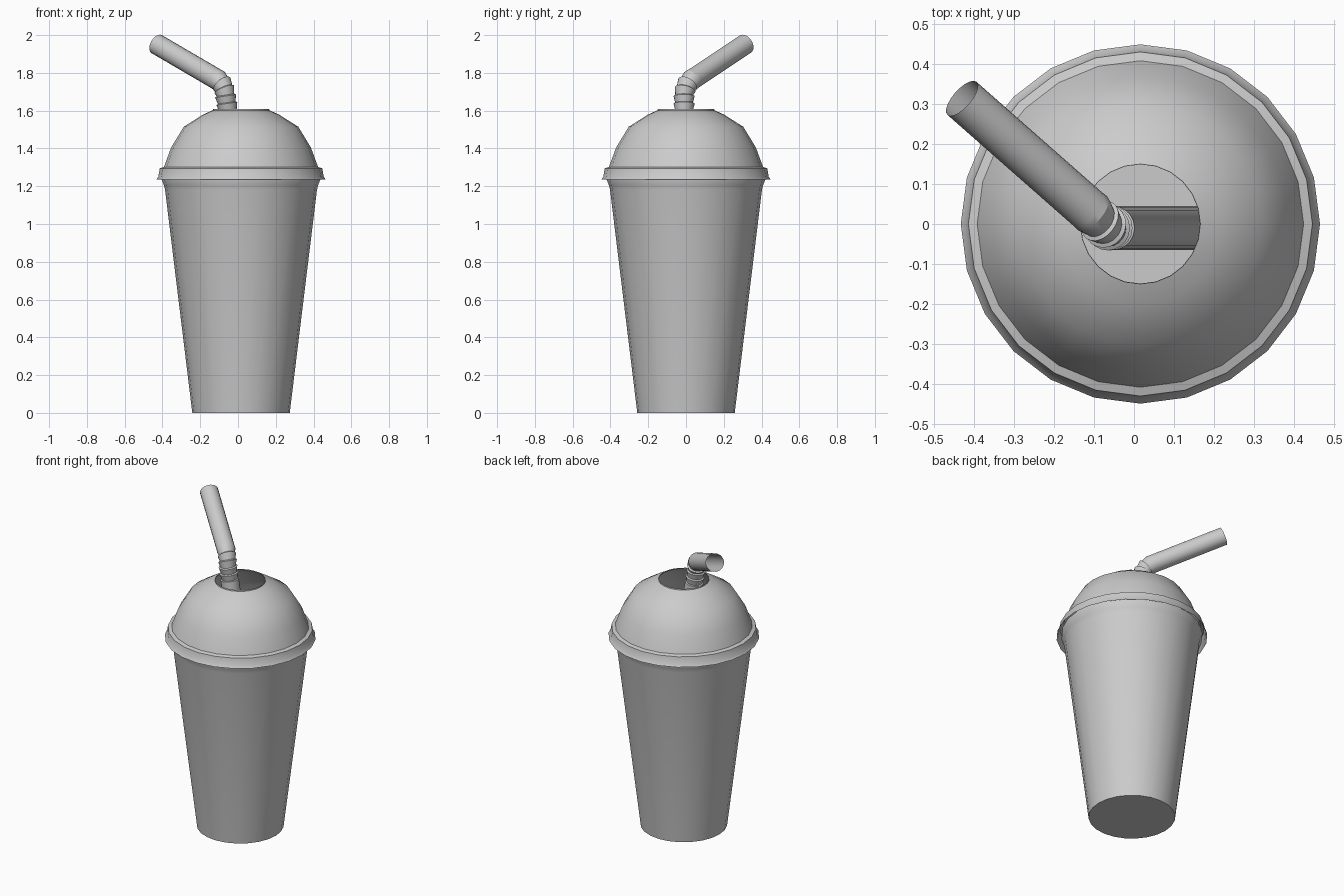
import bpy, bmesh, math
from mathutils import Vector

if "Cube" in bpy.data.objects:
    bpy.data.objects.remove(bpy.data.objects["Cube"])

CX = 0.016  # cup axis


def finish(bm, name, angle):
    mesh = bpy.data.meshes.new(name)
    bm.to_mesh(mesh)
    bm.free()
    ob = bpy.data.objects.new(name, mesh)
    bpy.context.collection.objects.link(ob)
    bpy.ops.object.select_all(action='DESELECT')
    ob.select_set(True)
    bpy.context.view_layer.objects.active = ob
    bpy.ops.object.shade_smooth_by_angle(angle=math.radians(angle))
    return ob


def bridge(bm, rings):
    for a, b in zip(rings, rings[1:]):
        n = len(a)
        for i in range(n):
            j = (i + 1) % n
            bm.faces.new((a[i], a[j], b[j], b[i]))


def lathe(name, profile, sides=24, floor=False, angle=35):
    bm = bmesh.new()
    rings = []
    for r, z in profile:
        rings.append([bm.verts.new((CX + r * math.cos(t), r * math.sin(t), z))
                      for t in (2 * math.pi * i / sides for i in range(sides))])
    bridge(bm, rings)
    if floor:
        bm.faces.new(rings[0][::-1])
    return finish(bm, name, angle)


def tube(name, stations, sides=20, angle=25):
    # stations: (centre, direction, radius); the frame is carried along the path
    bm = bmesh.new()
    rings = []
    side, prev = Vector((0, 1, 0)), stations[0][1].normalized()
    for c, d, r in stations:
        d = d.normalized()
        side = prev.rotation_difference(d) @ side
        side = (side - d * side.dot(d)).normalized()
        up = d.cross(side)
        prev = d
        rings.append([bm.verts.new(c + r * (math.cos(t) * side + math.sin(t) * up))
                      for t in (2 * math.pi * i / sides for i in range(sides))])
    bridge(bm, rings)
    return finish(bm, name, angle)


# Tapered cup, open at the top with a flared lip
lathe("cup", [(0.258, 0), (0.402, 1.18), (0.408, 1.205), (0.42, 1.235), (0.418, 1.26)],
      floor=True)

# Domed lid with a skirt and a round opening
lathe("dome_lid", [(0.449, 1.235), (0.438, 1.25), (0.43, 1.295), (0.408, 1.302),
                   (0.37, 1.405), (0.303, 1.515), (0.2, 1.58), (0.15, 1.602), (0.149, 1.61)])

# Bendy straw: long leaning stem, ribbed elbow, angled mouthpiece
R = 0.055
foot, low = Vector((0.18, -0.01, 0.03)), Vector((-0.053, -0.01, 1.60))
elbow0, elbow1 = Vector((-0.066, -0.01, 1.68)), Vector((-0.105, 0.028, 1.762))
tip = Vector((-0.43, 0.314, 1.952))
d0, d1 = low - foot, tip - elbow1
stations = [(foot, d0, R), (low, d0, R)]
ctrl = Vector((-0.072, -0.006, 1.738))
ribs = 5
for k in range(ribs):
    for f, r in ((0.06, 0.047), (0.94, 0.056)):
        t = (k + f) / ribs
        if t < 0.4:
            c, d = low.lerp(elbow0, t / 0.4), d0
        else:
            s = (t - 0.4) / 0.6
            c = elbow0.lerp(ctrl, s).lerp(ctrl.lerp(elbow1, s), s)
            d = d0.normalized().lerp(d1.normalized(), s)
        stations.append((c, d, r))
stations += [(elbow1 + d1 * 0.03, d1, R), (tip, d1, R)]
tube("bendy_straw", stations)
